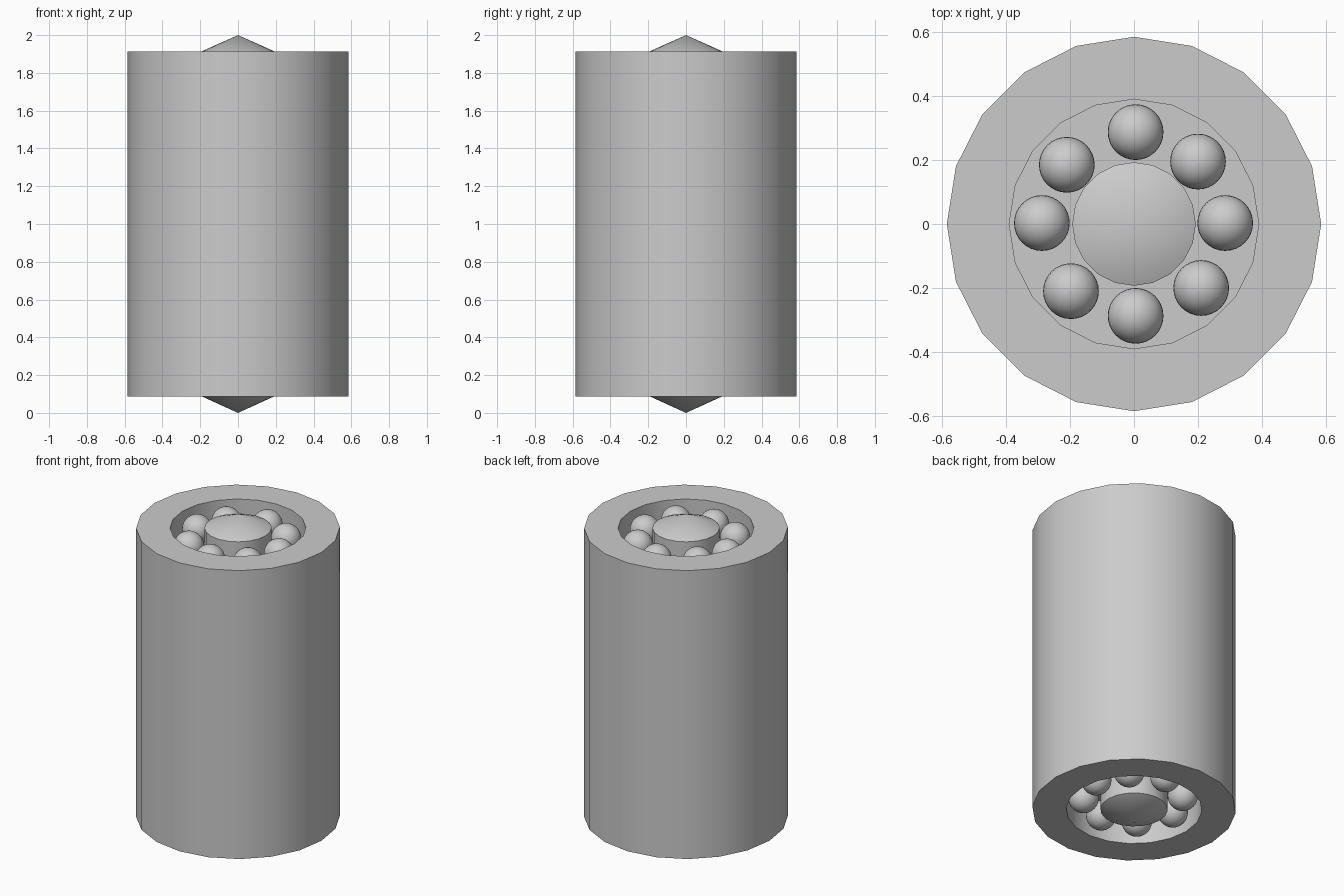
import bpy
import bmesh
from math import cos, sin, tau
from mathutils import Matrix

cube = bpy.data.objects.get("Cube")
if cube:
    bpy.data.objects.remove(cube)

SIDES = 20
BOTTOM, TOP = 0.088, 1.914
OUTER, BORE, SHAFT = 0.585, 0.39, 0.193
BALL = 0.087

steel = bpy.data.materials.new("plain grey")
steel.use_nodes = True
grey = (0.6, 0.6, 0.6, 1)
steel.diffuse_color = grey
steel.node_tree.nodes["Principled BSDF"].inputs["Base Color"].default_value = grey


def finish(name, bm):
    """Turn a bmesh into a grey object with smooth sides and sharp rims."""
    bmesh.ops.remove_doubles(bm, verts=bm.verts, dist=0.0001)
    bmesh.ops.recalc_face_normals(bm, faces=bm.faces)
    mesh = bpy.data.meshes.new(name)
    bm.to_mesh(mesh)
    bm.free()
    mesh.materials.append(steel)
    obj = bpy.data.objects.new(name, mesh)
    bpy.context.collection.objects.link(obj)
    bpy.ops.object.select_all(action="DESELECT")
    obj.select_set(True)
    bpy.context.view_layer.objects.active = obj
    bpy.ops.object.shade_smooth_by_angle()
    return obj


def lathe(name, profile, closed=False):
    """Revolve a radius and height profile around the z axis."""
    bm = bmesh.new()
    rings = []
    for r, z in profile:
        if r == 0:
            rings.append([bm.verts.new((0, 0, z))] * SIDES)
        else:
            rings.append([bm.verts.new((r * cos(tau * i / SIDES), r * sin(tau * i / SIDES), z))
                          for i in range(SIDES)])
    pairs = list(zip(rings, rings[1:]))
    if closed:
        pairs.append((rings[-1], rings[0]))
    for a, b in pairs:
        for i in range(SIDES):
            j = (i + 1) % SIDES
            corners = list(dict.fromkeys((a[i], a[j], b[j], b[i])))
            bm.faces.new(corners)
    return finish(name, bm)


# Thick outer sleeve
lathe("outer_sleeve", [(OUTER, BOTTOM), (OUTER, TOP), (BORE, TOP), (BORE, BOTTOM)], closed=True)

# Central shaft with pointed ends
lathe("shaft", [(0, 0), (SHAFT, BOTTOM), (SHAFT, TOP), (0, 2)])

# Web between shaft and sleeve, forming the floor of each ball recess
depth = 2 * BALL
lathe("inner_web", [(SHAFT, BOTTOM + depth), (SHAFT, TOP - depth),
                    (BORE, TOP - depth), (BORE, BOTTOM + depth)], closed=True)

# Loosely spaced balls in the recess at each end
spots = [(0.005, 0.287), (0.2, 0.195), (0.285, 0.003), (0.21, -0.2),
         (0.005, -0.287), (-0.197, -0.21), (-0.288, 0.003), (-0.21, 0.185)]
for end, z in (("top", TOP - BALL), ("bottom", BOTTOM + BALL)):
    for n, (x, y) in enumerate(spots, 1):
        bm = bmesh.new()
        bmesh.ops.create_uvsphere(bm, u_segments=32, v_segments=16, radius=BALL,
                                  matrix=Matrix.Translation((x, y, z)))
        finish(f"{end}_ball_{n}", bm)
